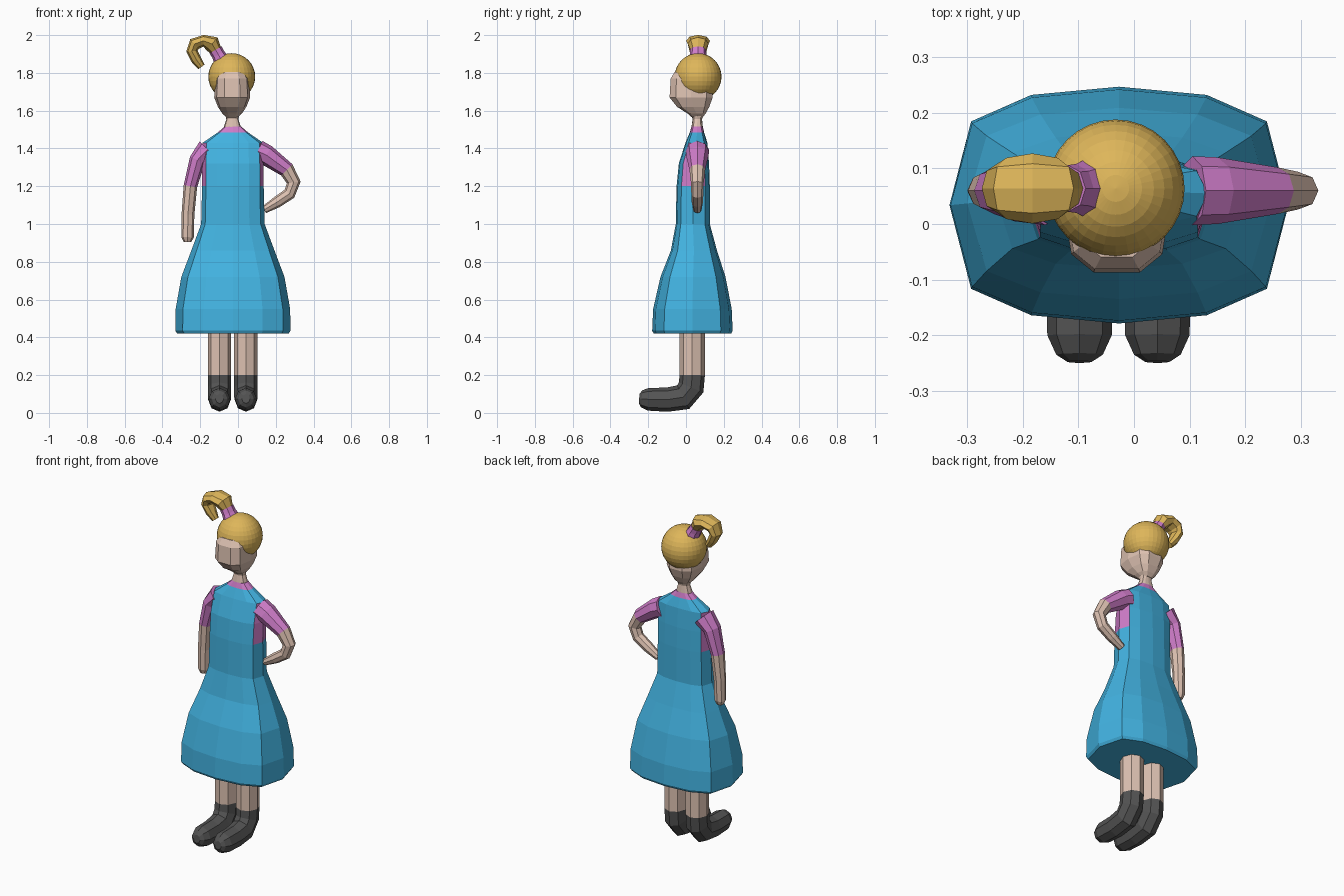
import bpy, bmesh, math
from mathutils import Vector

if "Cube" in bpy.data.objects:
    bpy.data.objects.remove(bpy.data.objects["Cube"])


def material(name, r, g, b):
    lin = [((c / 255 + 0.055) / 1.055) ** 2.4 for c in (r, g, b)]
    m = bpy.data.materials.new(name)
    m.diffuse_color = (*lin, 1)
    m.use_nodes = True
    m.node_tree.nodes["Principled BSDF"].inputs["Base Color"].default_value = m.diffuse_color
    return m


BLUE = material("dress blue", 66, 178, 224)
PINK = material("sleeve pink", 208, 125, 202)
SKIN = material("skin", 222, 194, 178)
HAIR = material("hair blond", 222, 182, 90)
DARK = material("shoe grey", 84, 84, 84)


def loft(name, rings, mats, rule=None):
    """Skin a list of vertex rings, cap both ends, colour faces by rule(center, normal, segment)."""
    bm = bmesh.new()
    loops = [[bm.verts.new(p) for p in ring] for ring in rings]
    n = len(loops[0])
    seg = {}
    for s, (a, b) in enumerate(zip(loops, loops[1:])):
        for i in range(n):
            f = bm.faces.new((a[i], a[(i + 1) % n], b[(i + 1) % n], b[i]))
            seg[f] = s
    seg[bm.faces.new(loops[0])] = 0
    seg[bm.faces.new(loops[-1])] = len(loops) - 2
    bmesh.ops.recalc_face_normals(bm, faces=bm.faces[:])
    bm.normal_update()
    if rule:
        for f, s in seg.items():
            f.material_index = rule(f.calc_center_median(), f.normal, s)
    me = bpy.data.meshes.new(name)
    bm.to_mesh(me)
    bm.free()
    ob = bpy.data.objects.new(name, me)
    bpy.context.collection.objects.link(ob)
    for m in mats:
        me.materials.append(m)
    return ob


def spow(v, e):
    return 0 if abs(v) < 1e-6 else math.copysign(abs(v) ** e, v)


def level_rings(profile, x0, sides, ex, ey):
    """Horizontal squarish ellipses; profile rows are (z, rx, y centre, ry)."""
    out = []
    for z, rx, y0, ry in profile:
        ring = []
        for i in range(sides):
            a = 2 * math.pi * i / sides
            ring.append((x0 + rx * spow(math.cos(a), ex), y0 + ry * spow(math.sin(a), ey), z))
        out.append(ring)
    return out


def tube_rings(path, plane, depth, sides=8):
    """Tube along a flat path; rows are (u, z, in-plane radius, sideways radius)."""
    out = []
    for k, (u, z, r, w) in enumerate(path):
        p, q = path[max(k - 1, 0)], path[min(k + 1, len(path) - 1)]
        t = Vector((q[0] - p[0], q[1] - p[1])).normalized()
        ring = []
        for i in range(sides):
            a = 2 * math.pi * i / sides
            uu = u - t.y * r * math.cos(a)
            zz = z + t.x * r * math.cos(a)
            d = depth + w * math.sin(a)
            ring.append((uu, d, zz) if plane == "xz" else (d, uu, zz))
        out.append(ring)
    return out


# Dress with pink collar and pink armhole panels
dress = [(.42, .295, .034, .205), (.435, .305, .034, .213), (.55, .303, .034, .208),
         (.72, .273, .037, .172), (.86, .22, .042, .122), (1.0, .168, .036, .09),
         (1.2, .163, .038, .088), (1.32, .163, .042, .08), (1.43, .16, .055, .058),
         (1.485, .08, .058, .038), (1.515, .045, .059, .03)]


def dress_rule(c, n, s):
    armhole = 1.2 < c.z < 1.43 and abs(n.x) > 0.8
    return 1 if c.z > 1.486 or armhole else 0


loft("dress", level_rings(dress, -.027, 12, .95, .5), [BLUE, PINK], dress_rule)

# Neck and head
neck = [(1.50, .046, .059, .03), (1.515, .045, .059, .03), (1.555, .032, .06, .025), (1.61, .045, .06, .04)]
loft("neck", level_rings(neck, -.03, 12, .95, .6), [SKIN])
head = [(1.565, .03, .06, .03), (1.585, .052, .056, .05), (1.62, .075, .038, .088),
        (1.67, .095, .027, .118), (1.77, .09, .027, .112), (1.805, .065, .03, .093)]
loft("head", level_rings(head, -.031, 10, .7, .7), [SKIN])

# Hair cap
bpy.ops.mesh.primitive_uv_sphere_add(segments=32, ring_count=16, radius=.124, location=(-.033, .064, 1.78))
cap = bpy.context.object
cap.name = "hair_cap"
cap.data.materials.append(HAIR)

# Hair tie and ponytail
tie = [(-.088, 1.868, .043, .052), (-.104, 1.897, .036, .044), (-.119, 1.922, .037, .042)]
loft("hair_tie", tube_rings(tie, "xz", .064), [PINK])
tail = [(-.115, 1.915, .03, .036), (-.137, 1.953, .045, .055), (-.183, 1.97, .031, .063),
        (-.23, 1.953, .034, .055), (-.244, 1.915, .03, .045), (-.222, 1.872, .028, .035),
        (-.193, 1.832, .02, .02)]
loft("ponytail", tube_rings(tail, "xz", .064), [HAIR])

# Arms: hanging arm, and arm with hand on hip
hanging = [(-.16, 1.395, .06, .062), (-.215, 1.338, .043, .055), (-.252, 1.2, .036, .042),
           (-.265, 1.05, .034, .033), (-.267, .93, .033, .03), (-.267, .905, .02, .02)]
bent = [(.105, 1.385, .06, .062), (.15, 1.365, .055, .06), (.258, 1.287, .042, .042),
        (.295, 1.22, .037, .034), (.272, 1.16, .033, .032), (.205, 1.115, .03, .03),
        (.138, 1.075, .02, .022)]
for name, path in (("hanging_arm", hanging), ("bent_arm", bent)):
    loft(name, tube_rings(path, "xz", .06), [PINK, SKIN], lambda c, n, s: 0 if s < 2 else 1)

# Legs with shoes
leg = [(.033, .5, .067, .062), (.033, .2, .067, .062), (.027, .135, .07, .062),
       (-.015, .083, .07, .062), (-.1, .07, .064, .06), (-.2, .072, .06, .058),
       (-.235, .074, .045, .042), (-.248, .075, .025, .022)]
for name, x in (("left_leg", -.098), ("right_leg", .042)):
    loft(name, tube_rings(leg, "yz", x), [SKIN, DARK], lambda c, n, s: 0 if s < 1 else 1)
